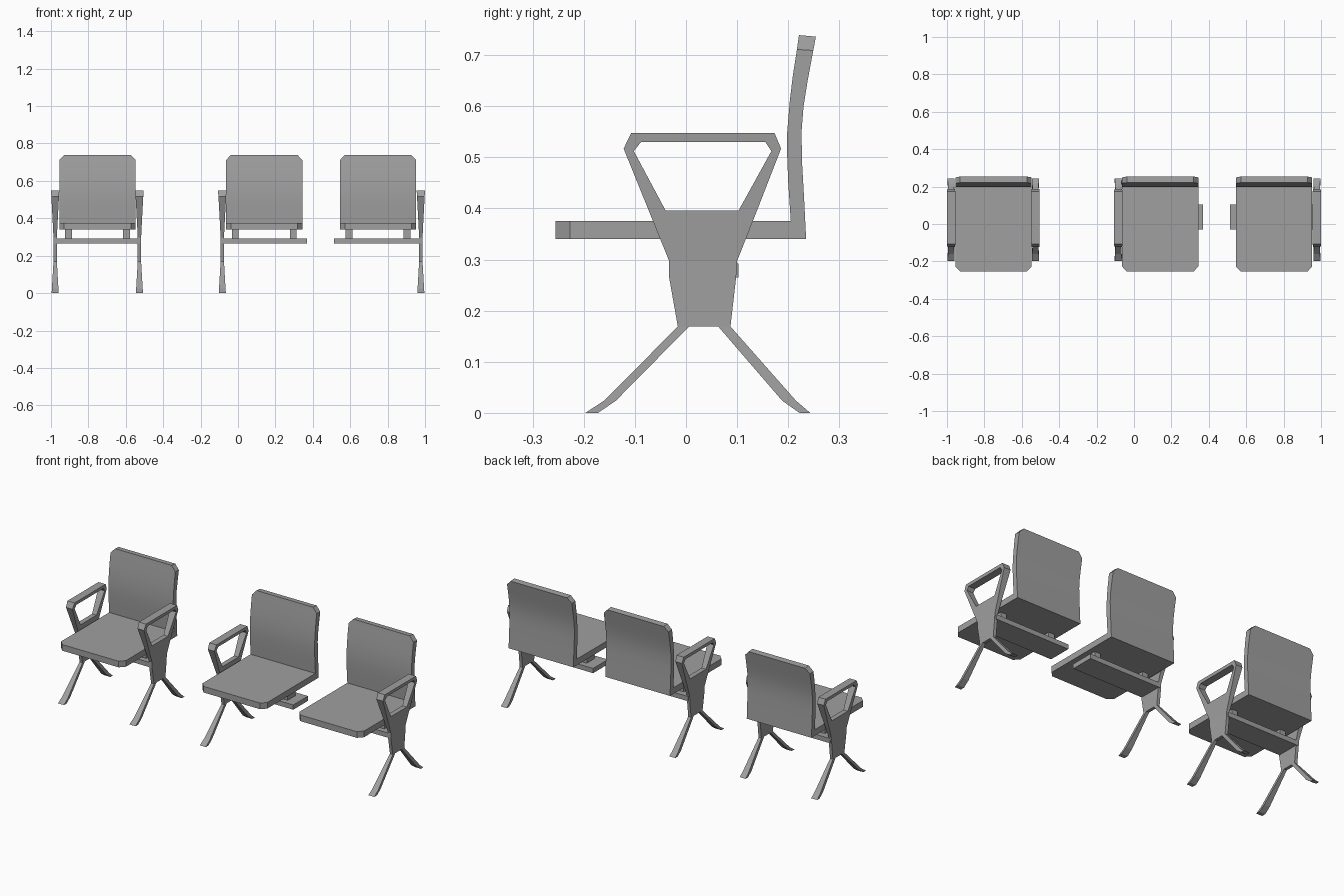
import bpy, bmesh
from math import radians

cube = bpy.data.objects.get("Cube")
if cube:
    bpy.data.objects.remove(cube, do_unlink=True)

grey = bpy.data.materials.new("plain grey")
grey.use_nodes = True
GREY = (0.35, 0.35, 0.35, 1)
grey.diffuse_color = GREY
grey.node_tree.nodes["Principled BSDF"].inputs["Base Color"].default_value = GREY


def finish(name, bm, x=0.0, smooth=False):
    bmesh.ops.remove_doubles(bm, verts=bm.verts[:], dist=0.0001)
    bmesh.ops.recalc_face_normals(bm, faces=bm.faces[:])
    mesh = bpy.data.meshes.new(name)
    bm.to_mesh(mesh)
    bm.free()
    mesh.materials.append(grey)
    ob = bpy.data.objects.new(name, mesh)
    ob.location.x = x
    bpy.context.collection.objects.link(ob)
    if smooth:
        bpy.ops.object.select_all(action='DESELECT')
        ob.select_set(True)
        bpy.context.view_layer.objects.active = ob
        bpy.ops.object.shade_smooth_by_angle(angle=radians(20))
    return ob


def box(name, x0, x1, y0, y1, z0, z1):
    bm = bmesh.new()
    bmesh.ops.create_cube(bm, size=1)
    for v in bm.verts:
        v.co.x = x0 + (v.co.x + 0.5) * (x1 - x0)
        v.co.y = y0 + (v.co.y + 0.5) * (y1 - y0)
        v.co.z = z0 + (v.co.z + 0.5) * (z1 - z0)
    return finish(name, bm)


# Seat and backrest: one bent slab lofted through (upper point, lower point, half width)
HALF, NARROW = 0.204, 0.178
SHELL = [((-0.255, 0.375), (-0.255, 0.34), NARROW), ((-0.227, 0.375), (-0.227, 0.34), HALF),
         ((0.205, 0.375), (0.235, 0.34), HALF), ((0.2, 0.45), (0.231, 0.42), HALF),
         ((0.198, 0.5), (0.227, 0.49), HALF), ((0.198, 0.55), (0.226, 0.55), HALF),
         ((0.203, 0.61), (0.23, 0.6), HALF), ((0.209, 0.66), (0.238, 0.65), HALF),
         ((0.217, 0.711), (0.249, 0.709), HALF), ((0.221, 0.739), (0.254, 0.736), NARROW)]


def seat_shell(name, x):
    bm = bmesh.new()
    rings = []
    for up, low, w in SHELL:
        rings.append([bm.verts.new(p) for p in
                      ((-w, *up), (w, *up), (w, *low), (-w, *low))])
    for a, b in zip(rings, rings[1:]):
        for i in range(4):
            j = (i + 1) % 4
            bm.faces.new((a[i], a[j], b[j], b[i]))
    bm.faces.new(rings[0])
    bm.faces.new(rings[-1])
    return finish(name, bm, x, smooth=True)


# Side frame: thickness varies with height
THICK = [(0, 0.019), (0.024, 0.0175), (0.169, 0.009), (0.297, 0.009),
         (0.396, 0.014), (0.517, 0.0205), (0.548, 0.0225)]


def half_thickness(z):
    for (z0, t0), (z1, t1) in zip(THICK, THICK[1:]):
        if z <= z1:
            return t0 + (t1 - t0) * (z - z0) / (z1 - z0)
    return THICK[-1][1]


# Outer and inner points of the arm loop, front to back
LOOP = [((-0.073, 0.396), (-0.04, 0.396)), ((-0.122, 0.517), (-0.102, 0.512)),
        ((-0.107, 0.548), (-0.088, 0.53)), ((0.173, 0.548), (0.155, 0.53)),
        ((0.186, 0.517), (0.167, 0.512)), ((0.139, 0.396), (0.103, 0.396))]
FRONT_LEG = [((-0.016, 0.169), (0.006, 0.169)), ((-0.16, 0.024), (-0.137, 0.024)),
             ((-0.197, 0), (-0.172, 0))]
BACK_LEG = [((0.087, 0.169), (0.063, 0.169)), ((0.215, 0.024), (0.188, 0.024)),
            ((0.243, 0), (0.222, 0))]
WAIST = [((-0.033, 0.297), (0.1, 0.297)), ((-0.033, 0.265), (0.098, 0.265))]


def side_frame(name, x):
    polys = [(a[0], b[0], b[1], a[1])
             for strip in (LOOP, FRONT_LEG, BACK_LEG, WAIST)
             for a, b in zip(strip, strip[1:])]
    # web panels joining the arm loop, the waist and the legs
    polys.append((*LOOP[0], LOOP[-1][1], LOOP[-1][0], WAIST[0][1], WAIST[0][0]))
    polys.append((*WAIST[1], *BACK_LEG[0], FRONT_LEG[0][1], FRONT_LEG[0][0]))
    bm = bmesh.new()
    verts = {}
    for poly in polys:
        for p in poly:
            if p not in verts:
                t = half_thickness(p[1])
                verts[p] = [bm.verts.new((s * t, *p)) for s in (-1, 1)]
        for side in (0, 1):
            bm.faces.new([verts[p][side] for p in poly])
    # close the rim wherever a panel edge is not shared
    edges = [frozenset((p, q)) for poly in polys for p, q in zip(poly, poly[1:] + poly[:1])]
    for p, q in (e for e in edges if edges.count(e) == 1):
        bm.faces.new((verts[p][0], verts[q][0], verts[q][1], verts[p][1]))
    return finish(name, bm, x)


for label, x in (("right_outer", -0.9775), ("right_inner", -0.527),
                 ("middle", -0.084), ("left_outer", 0.9775)):
    side_frame(label + "_frame", x)

# Seats, each with its carrying beam and two spacer blocks
for label, x, beam0, beam1 in (("right", -0.751, -0.978, -0.527),
                               ("middle", 0.14, -0.084, 0.369),
                               ("left", 0.749, 0.513, 0.978)):
    seat_shell(label + "_seat", x)
    box(label + "_beam", beam0, beam1, -0.03, 0.103, 0.265, 0.292)
    for side, s in (("right", -1), ("left", 1)):
        c = x + s * 0.155
        box(f"{label}_seat_{side}_spacer", c - 0.018, c + 0.018, 0.0, 0.07, 0.29, 0.342)
